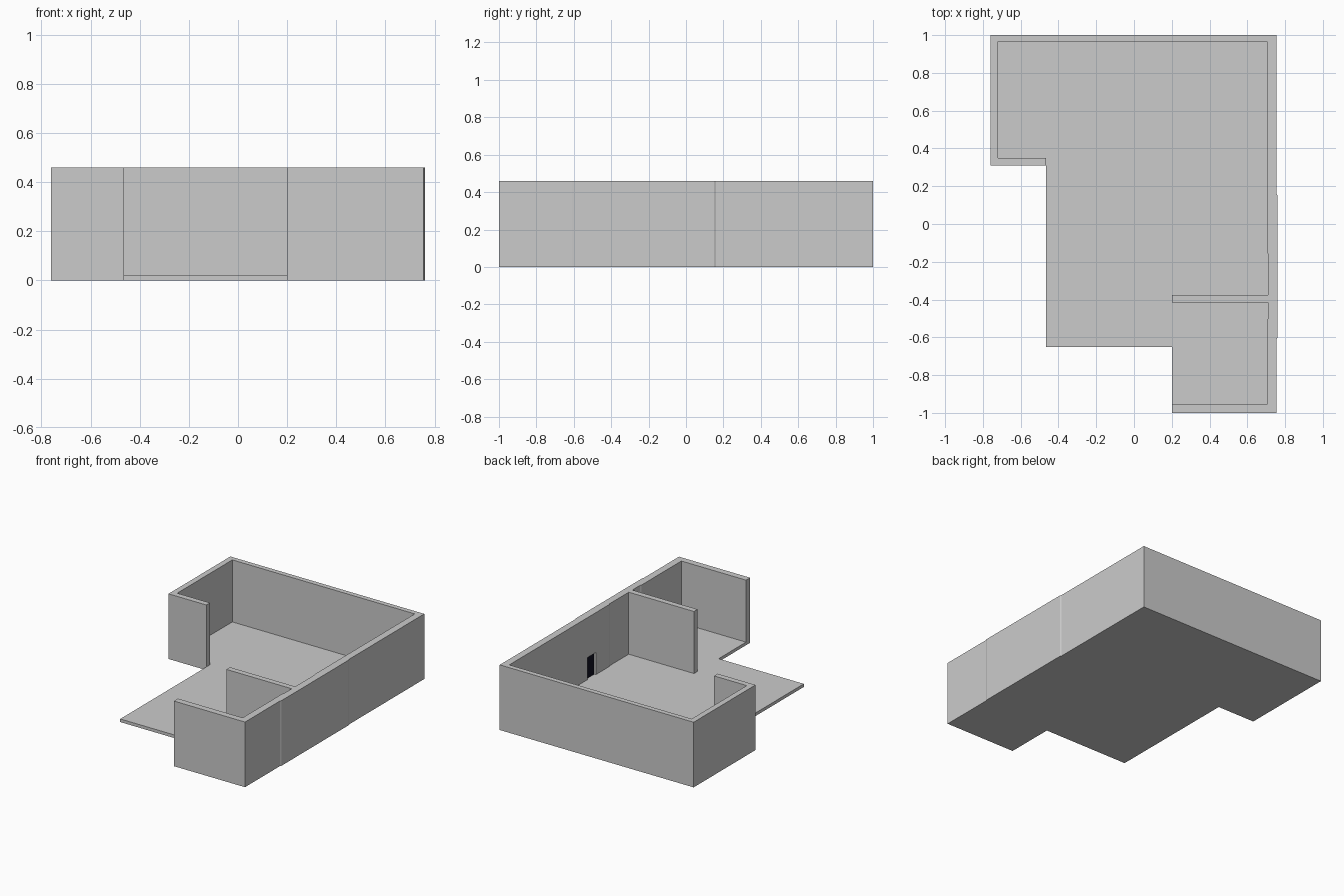
import bpy, bmesh

if "Cube" in bpy.data.objects:
    bpy.data.objects.remove(bpy.data.objects["Cube"])


def prism(name, outline, z0, z1):
    """Extrude a flat outline from z0 up to z1."""
    bm = bmesh.new()
    base = bm.faces.new([bm.verts.new((x, y, z0)) for x, y in outline])
    ext = bmesh.ops.extrude_face_region(bm, geom=[base])
    top = [v for v in ext["geom"] if isinstance(v, bmesh.types.BMVert)]
    bmesh.ops.translate(bm, verts=top, vec=(0, 0, z1 - z0))
    bmesh.ops.recalc_face_normals(bm, faces=bm.faces)
    mesh = bpy.data.meshes.new(name)
    bm.to_mesh(mesh)
    bm.free()
    obj = bpy.data.objects.new(name, mesh)
    bpy.context.collection.objects.link(obj)
    return obj


def box(name, x0, x1, y0, y1, z0, z1):
    return prism(name, [(x0, y0), (x1, y0), (x1, y1), (x0, y1)], z0, z1)


HEIGHT, FLOOR = 0.46, 0.022

# Inner wall faces, from the left room corner round to the front room
main_room = [(-0.465, 0.35), (-0.72, 0.35), (-0.72, 0.965), (0.705, 0.965),
             (0.705, -0.15), (0.71, -0.16), (0.71, -0.375), (0.2, -0.375)]
front_room = [(0.2, -0.415), (0.71, -0.415), (0.71, -0.5), (0.705, -0.51),
              (0.705, -0.955), (0.2, -0.955)]
# Outer wall faces, back round to the left room corner
outside = [(0.2, -1), (0.755, -1), (0.755, -0.61), (0.76, -0.6), (0.76, 0.15),
           (0.755, 0.16), (0.755, 1), (-0.76, 1), (-0.76, 0.31), (-0.465, 0.31)]

# Walls with the partition, one continuous outline
walls = prism("walls", main_room + front_room + outside, 0, HEIGHT)

# Floor slab filling between the walls and out to the open terrace
prism("floor", main_room + front_room
      + [(0.2, -0.65), (-0.465, -0.65)], 0, FLOOR)

# Small shallow recess at floor level in the right wall
cutter = box("recess_cutter", 0.68, 0.72, 0.0, 0.09, FLOOR, 0.178)
cutter.hide_render = True
cutter.display_type = 'WIRE'
cut = walls.modifiers.new("recess", 'BOOLEAN')
cut.operation = 'DIFFERENCE'
cut.solver = 'EXACT'
cut.object = cutter

# Dark panel at the back of the recess
panel = box("recess_panel", 0.717, 0.72, 0.0, 0.09, FLOOR, 0.178)
dark = bpy.data.materials.new("dark")
dark.diffuse_color = (0.005, 0.005, 0.015, 1)
dark.use_nodes = True
dark.node_tree.nodes["Principled BSDF"].inputs["Base Color"].default_value = dark.diffuse_color
panel.data.materials.append(dark)
